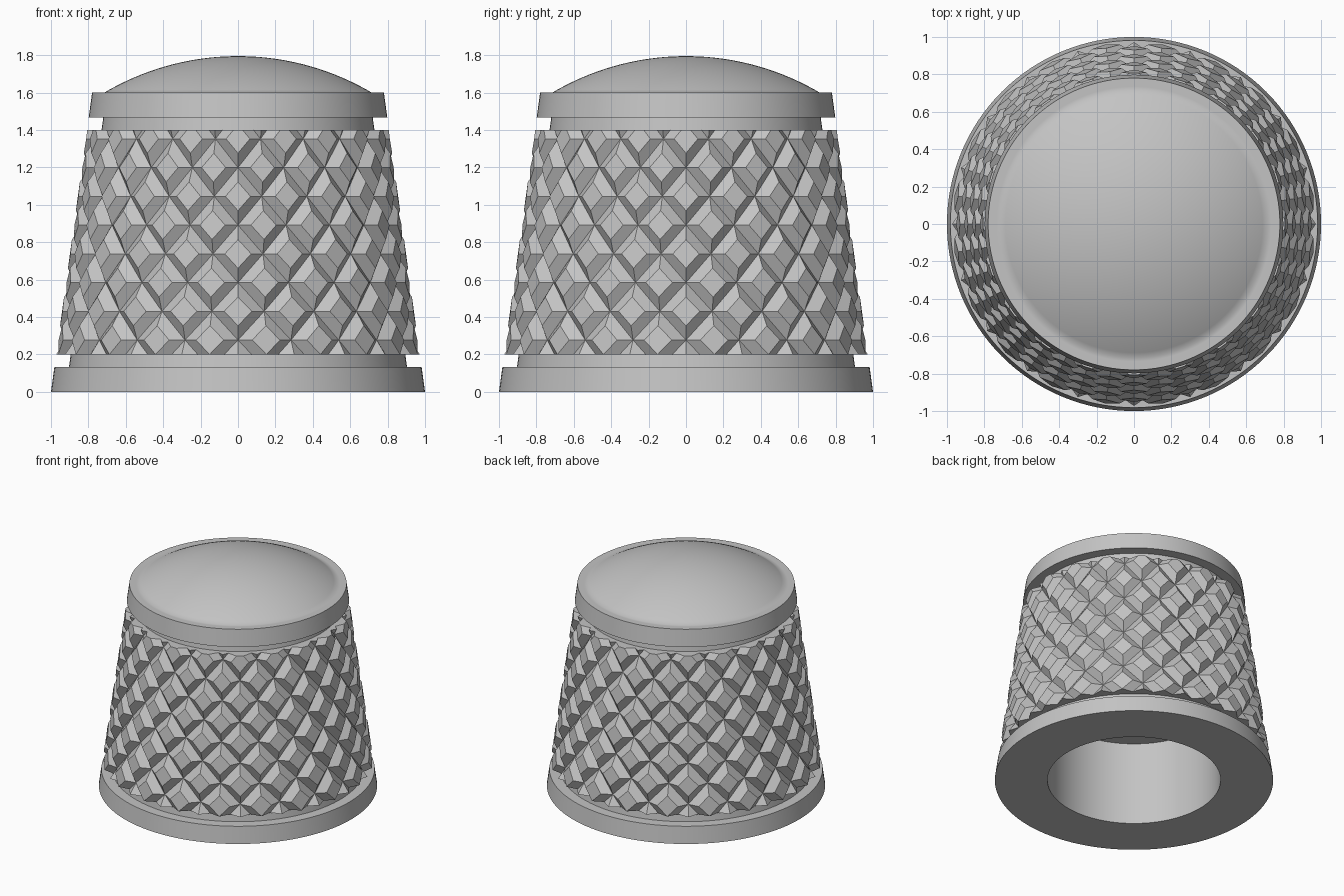
import bpy
import bmesh
from math import sin, cos, pi, radians, asin

cube = bpy.data.objects.get("Cube")
if cube:
    bpy.data.objects.remove(cube)

GROOVE = 0.078            # depth of the plain grooves
KNURL = 0.045             # depth of the knurling
KNURL_LOW, KNURL_HIGH = 0.2, 1.4
COLUMNS = 20              # diamonds around the knob
STEP = 0.1537             # half the height of one diamond

grey = bpy.data.materials.new("satin grey")
grey.use_nodes = True
grey.diffuse_color = (0.55, 0.55, 0.55, 1)
grey.node_tree.nodes["Principled BSDF"].inputs["Base Color"].default_value = grey.diffuse_color


def cone(z, depth=0.0):
    """Radius of the tapered outer envelope at height z."""
    return 1 - 0.1375 * z - depth


def finish(bm, name):
    bmesh.ops.recalc_face_normals(bm, faces=bm.faces)
    mesh = bpy.data.meshes.new(name)
    bm.to_mesh(mesh)
    bm.free()
    mesh.materials.append(grey)
    obj = bpy.data.objects.new(name, mesh)
    bpy.context.collection.objects.link(obj)
    return obj


# Knob body: bored base, bottom collar, core, top collar and domed cap
profile = [(0, 0.66), (0.622, 0.66), (0.622, 0)]
profile += [(cone(z), z) for z in (0, 0.132)]
profile += [(cone(z, GROOVE), z) for z in (0.132, 1.467)]
profile += [(cone(z), z) for z in (1.467, 1.6)]

rim, rise = 0.715, 0.195
sphere = (rim ** 2 + rise ** 2) / (2 * rise)
profile.append((rim + 0.02, 1.6))
for i in range(25):
    a = asin(rim / sphere) * (1 - i / 24)
    profile.append((sphere * sin(a), 1.6 + rise - sphere * (1 - cos(a))))

bm = bmesh.new()
verts = [bm.verts.new((r, 0, z)) for r, z in profile]
edges = [bm.edges.new(pair) for pair in zip(verts, verts[1:])]
bmesh.ops.spin(bm, geom=verts + edges, cent=(0, 0, 0), axis=(0, 0, 1),
               angle=2 * pi, steps=128)
bmesh.ops.remove_doubles(bm, verts=bm.verts, dist=0.0001)
body = finish(bm, "knob_body")
bpy.ops.object.select_all(action="DESELECT")
body.select_set(True)
bpy.context.view_layer.objects.active = body
bpy.ops.object.shade_smooth_by_angle(angle=radians(35))


# Knurled grip: staggered truncated diamonds, trimmed level at both ends
def diamond(bm, angle, z, size, depth):
    ring = []
    for da, dz in ((0, -1), (1, 0), (0, 1), (-1, 0)):
        a = angle + da * size * pi / COLUMNS
        h = z + dz * size * STEP
        r = cone(h, depth)
        ring.append(bm.verts.new((r * cos(a), r * sin(a), h)))
    return ring


bm = bmesh.new()
for column in range(2 * COLUMNS):
    start = KNURL_LOW + (STEP / 2 if column % 2 else -STEP / 2)
    for row in range(5):
        place = (column * pi / COLUMNS, start + 2 * STEP * row)
        valley = diamond(bm, *place, 1, KNURL)
        crown = diamond(bm, *place, 0.5, 0)
        bm.faces.new(crown)
        for i in range(4):
            j = (i + 1) % 4
            bm.faces.new((valley[i], valley[j], crown[j], crown[i]))
bmesh.ops.remove_doubles(bm, verts=bm.verts, dist=0.0005)
for z, side in ((KNURL_LOW, -1), (KNURL_HIGH, 1)):
    bmesh.ops.bisect_plane(bm, geom=bm.verts[:] + bm.edges[:] + bm.faces[:],
                           plane_co=(0, 0, z), plane_no=(0, 0, side),
                           clear_outer=True)

# Close the trimmed ends inwards to the core
border = [e for e in bm.edges if e.is_boundary]
ends = bmesh.ops.extrude_edge_only(bm, edges=border)["geom"]
for v in ends:
    if isinstance(v, bmesh.types.BMVert):
        v.co.xy = v.co.xy.normalized() * cone(v.co.z, GROOVE + 0.01)
finish(bm, "knurled_grip")
